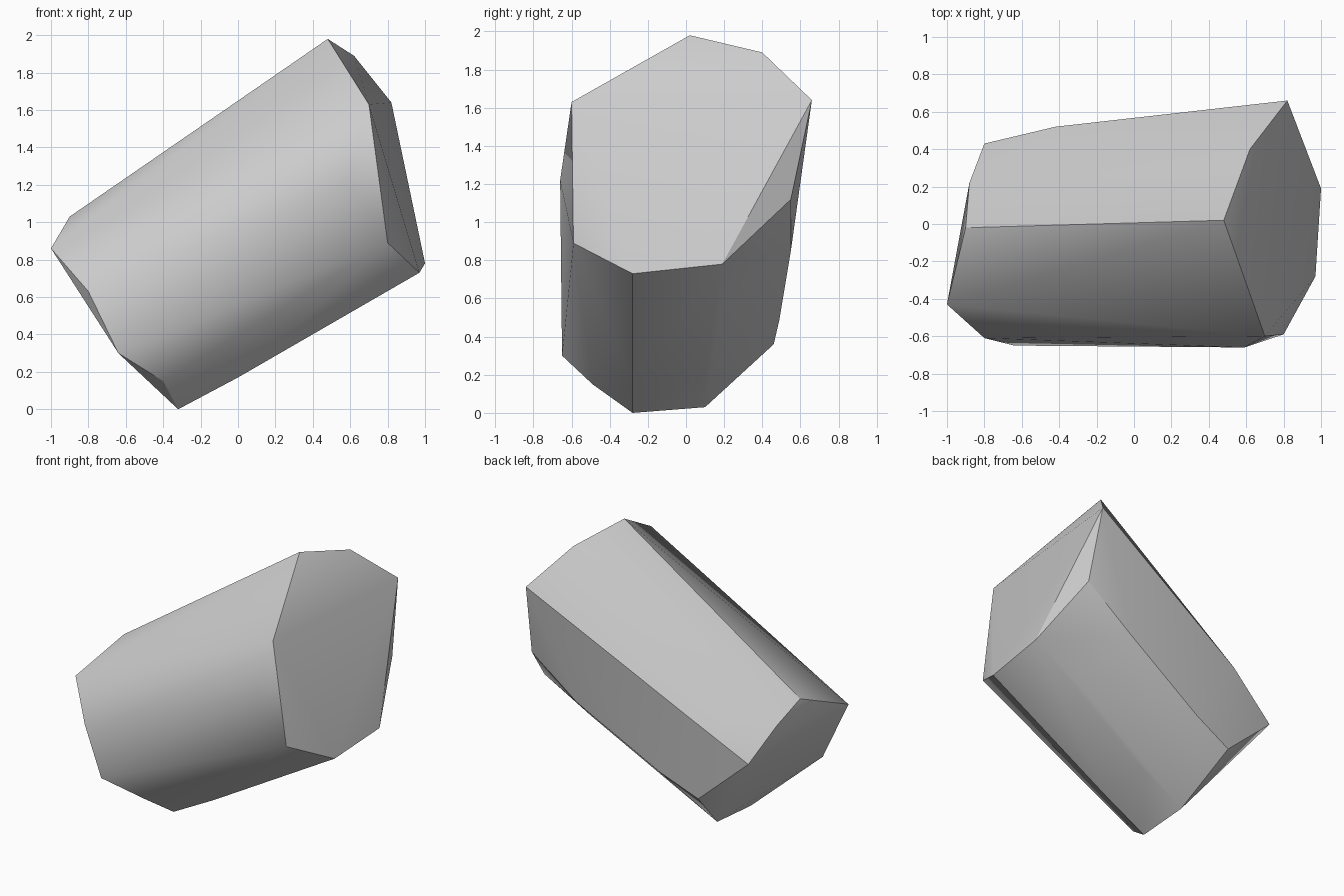
import bpy
import bmesh
import math

if "Cube" in bpy.data.objects:
    bpy.data.objects.remove(bpy.data.objects["Cube"], do_unlink=True)

# Single stone colour
stone = bpy.data.materials.new("stone_grey")
stone.use_nodes = True
grey = (0.6, 0.6, 0.6, 1)
stone.diffuse_color = grey
stone.node_tree.nodes["Principled BSDF"].inputs["Base Color"].default_value = grey

# Corners of the broken upper end
upper_end = [(.48, .02, 1.98), (.62, .40, 1.89), (.82, .66, 1.64), (.85, .55, 1.12),
             (1, .19, .78), (.97, -.28, .73), (.80, -.59, .89), (.70, -.60, 1.63)]

# Corners of the broken lower end
lower_end = [(-1, -.43, .86), (-.80, -.61, .63), (-.64, -.65, .30), (-.40, -.49, .15),
             (-.32, -.28, 0), (-.32, .10, .03), (-.42, .46, .36), (-.80, .43, .70),
             (-.88, .22, .92), (-.90, -.02, 1.03)]

# Slight bends along the sides
side_bends = [(.59, -.66, 1.22), (-.13, .49, .49), (.49, .55, .85), (.63, .19, .58),
              (0, .10, .20), (.64, -.29, .55), (0, -.28, .17), (-.42, .52, .95)]

# Wrap the corners in a convex stone chunk
bm = bmesh.new()
for corner in upper_end + lower_end + side_bends:
    bm.verts.new(corner)
hull = bmesh.ops.convex_hull(bm, input=bm.verts)
loose = [v for v in bm.verts if not v.link_faces]
bmesh.ops.delete(bm, geom=loose, context='VERTS')
bmesh.ops.recalc_face_normals(bm, faces=bm.faces)

mesh = bpy.data.meshes.new("stone_chunk")
bm.to_mesh(mesh)
bm.free()
mesh.materials.append(stone)
chunk = bpy.data.objects.new("stone_chunk", mesh)
bpy.context.collection.objects.link(chunk)

# Smooth sides with crisp broken ends
bpy.ops.object.select_all(action='DESELECT')
chunk.select_set(True)
bpy.context.view_layer.objects.active = chunk
bpy.ops.object.shade_smooth_by_angle(angle=math.radians(30))
